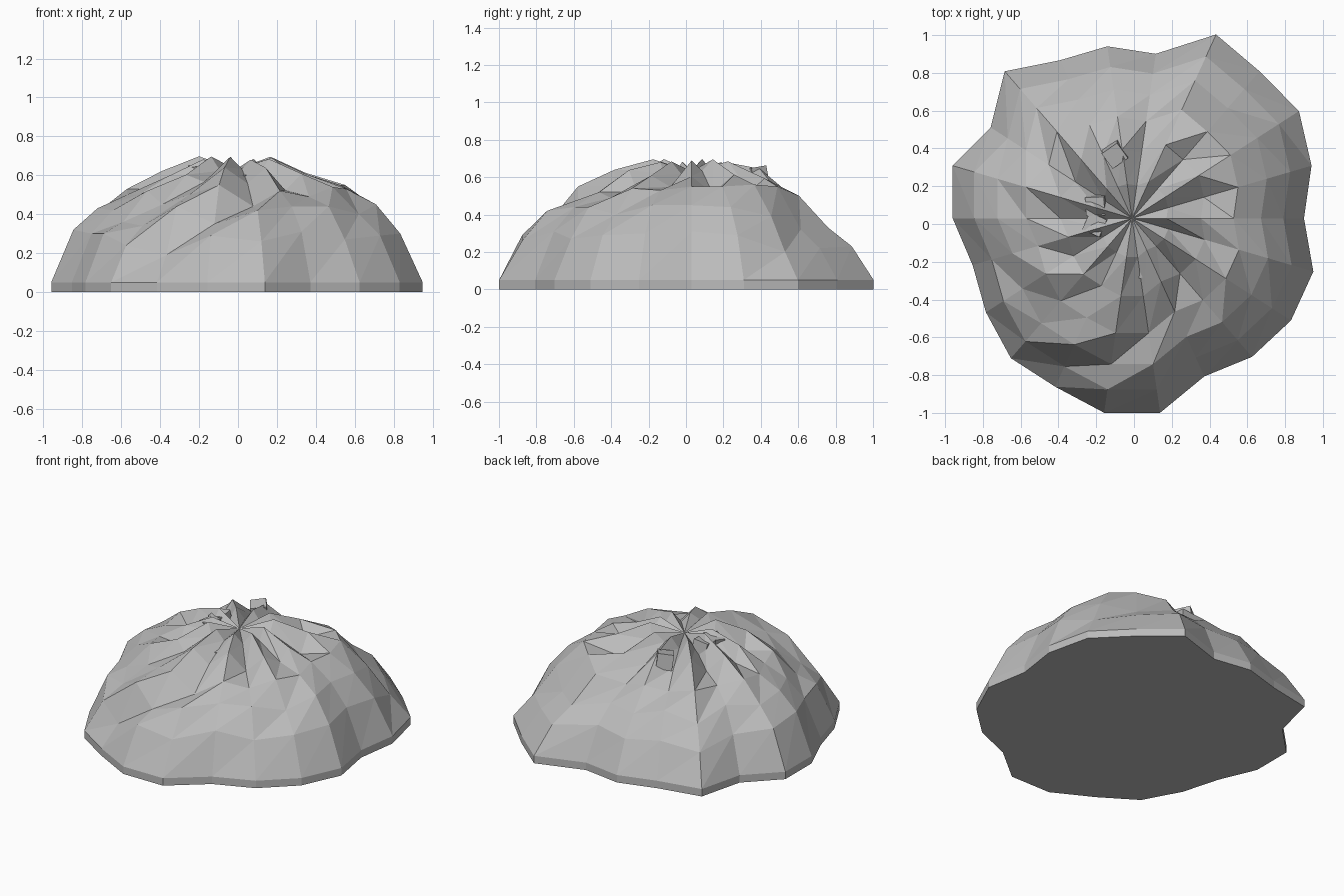
import bpy
import bmesh
import random
from math import cos, sin, tau, radians

random.seed(4)
cube = bpy.data.objects.get("Cube")
if cube:
    bpy.data.objects.remove(cube, do_unlink=True)

stone = bpy.data.materials.new("grey stone")
stone.use_nodes = True
GREY = (0.5, 0.5, 0.5, 1)
stone.diffuse_color = GREY
stone.node_tree.nodes["Principled BSDF"].inputs["Base Color"].default_value = GREY


def finish(name, bm):
    """Turn a bmesh into a flat-shaded stone object."""
    bmesh.ops.recalc_face_normals(bm, faces=bm.faces)
    mesh = bpy.data.meshes.new(name)
    bm.to_mesh(mesh)
    bm.free()
    mesh.materials.append(stone)
    obj = bpy.data.objects.new(name, mesh)
    bpy.context.collection.objects.link(obj)
    return obj


# Outline radius of each of the spokes, in hundredths
outline = [91, 99, 105, 103, 107, 88, 92, 92, 103, 89, 99,
           95, 88, 92, 98, 98, 104, 104, 92, 97, 100, 100]
COUNT = len(outline)
CENTRE = (-0.01, 0.03)

# Rough heights of the slope rings, in hundredths
lower = [31, 29, 20, 22, 23, 27, 25, 27, 24, 28, 30,
         32, 30, 30, 24, 19, 29, 26, 31, 27, 29, 30]
middle = [45, 44, 39, 32, 33, 38, 37, 42, 37, 43, 41,
          43, 42, 36, 34, 44, 35, 42, 44, 44, 40, 45]
upper = [55, 55, 56, 55, 50, 46, 50, 48, 52, 50, 53,
         50, 50, 52, 45, 50, 55, 44, 52, 49, 54, 53]
# Pleated crown around the sunken tip
shoulder = [58 + 4 * (-1) ** i + random.uniform(-3, 3) for i in range(COUNT)]
crown = [65 + 3 * (-1) ** i + random.uniform(-2, 2) for i in range(COUNT)]

rings = [(1, [0] * COUNT), (1, [5] * COUNT), (0.88, lower), (0.75, middle),
         (0.59, upper), (0.4, shoulder), (0.2, crown)]

# Rock mound: scaled copies of the outline joined by triangles
bm = bmesh.new()
loops = []
for scale, heights in rings:
    loop = []
    for i, (radius, height) in enumerate(zip(outline, heights)):
        a = tau * i / COUNT
        r = radius * scale / 100
        loop.append(bm.verts.new((CENTRE[0] + r * cos(a),
                                  CENTRE[1] + r * sin(a), height / 100)))
    loops.append(loop)

for outer, inner in zip(loops, loops[1:]):
    for i in range(COUNT):
        j = (i + 1) % COUNT
        bm.faces.new((outer[i], outer[j], inner[j]))
        bm.faces.new((outer[i], inner[j], inner[i]))

tip = bm.verts.new((*CENTRE, 0.63))
for i in range(COUNT):
    bm.faces.new((loops[-1][i], loops[-1][(i + 1) % COUNT], tip))
bm.faces.new(loops[0][::-1])
finish("rock_mound", bm)

# Small blocks half sunk in the top
blocks = [(-0.1, 0.37, 0.6, 0.1, 35), (-0.2, 0.1, 0.61, 0.1, 2),
          (-0.2, 0.0, 0.6, 0.1, -25), (0.02, -0.25, 0.57, 0.07, 20)]
for n, (x, y, z, size, turn) in enumerate(blocks, 1):
    bm = bmesh.new()
    bmesh.ops.create_cube(bm, size=size)
    block = finish(f"loose_block_{n}", bm)
    block.location = (x, y, z)
    block.rotation_euler = (radians(8), radians(-8), radians(turn))
